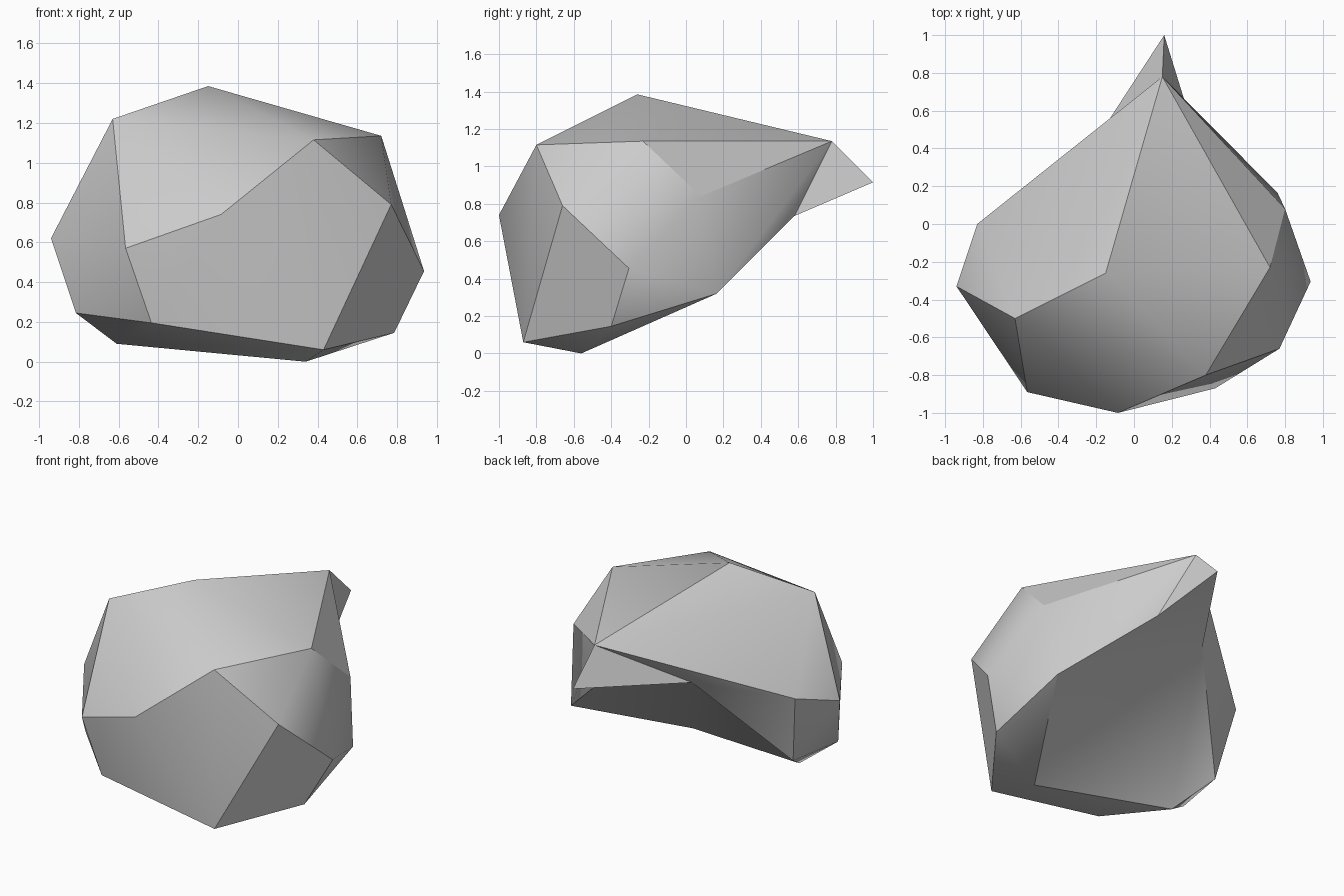
import bpy
import bmesh
import math

default_cube = bpy.data.objects.get("Cube")
if default_cube:
    bpy.data.objects.remove(default_cube, do_unlink=True)

# Corners of the boulder body, by where they lie
corners = {
    "summit": (-.15, -.26, 1.385),
    "top_right": (-.63, -.5, 1.22),
    "top_front": (.38, -.8, 1.115),
    "top_left": (.72, -.23, 1.135),
    "top_back": (.15, .78, 1.135),
    "brow_left": (.77, -.66, .79),
    "brow_front": (-.085, -1, .74),
    "brow_right": (-.565, -.89, .57),
    "shoulder_left": (.8, .08, .84),
    "side_left": (.935, -.305, .455),
    "side_right": (-.94, -.33, .62),
    "back_right": (-.83, 0, .73),
    "spur_root": (.29, .58, .735),
    "haunch_left": (.76, .165, .32),
    "foot_left": (.785, -.4, .145),
    "foot_front": (.43, -.87, .06),
    "foot_base": (.34, -.56, 0),
    "foot_corner": (-.435, -.86, .195),
    "foot_right": (-.815, -.49, .245),
    "heel_base": (-.61, -.36, .09),
    "heel_back": (-.745, -.1, .243),
}

bm = bmesh.new()
vert = {name: bm.verts.new(co) for name, co in corners.items()}
bmesh.ops.convex_hull(bm, input=list(bm.verts))

# Open the overhanging back of the hull along its rim
rim = ["top_back", "back_right", "heel_back", "heel_base",
       "foot_base", "haunch_left", "spur_root"]
rim_verts = {vert[name] for name in rim}
bm.normal_update()
overhang = [f for f in bm.faces
            if set(f.verts) <= rim_verts and f.normal.x < 0]
bmesh.ops.delete(bm, geom=overhang, context="FACES")

# Close it with a hollow and a pointed spur
hollow = bm.verts.new((-.277, .33, .82))
spur = bm.verts.new((.16, 1, .915))
loop = [vert[name] for name in rim] + [spur]
for a, b in zip(loop, loop[1:] + loop[:1]):
    bm.faces.new((a, b, hollow))
bm.faces.new((vert["top_back"], vert["spur_root"], spur))
bmesh.ops.recalc_face_normals(bm, faces=list(bm.faces))

mesh = bpy.data.meshes.new("boulder")
bm.to_mesh(mesh)
bm.free()
boulder = bpy.data.objects.new("boulder", mesh)
bpy.context.collection.objects.link(boulder)

# Plain stone colour
stone = bpy.data.materials.new("grey_stone")
stone.use_nodes = True
colour = (.6, .6, .6, 1)
stone.diffuse_color = colour
stone.node_tree.nodes["Principled BSDF"].inputs["Base Color"].default_value = colour
mesh.materials.append(stone)

# Soften shallow folds, keep the hard ridges
bpy.ops.object.select_all(action="DESELECT")
boulder.select_set(True)
bpy.context.view_layer.objects.active = boulder
bpy.ops.object.shade_smooth_by_angle(angle=math.radians(30))
